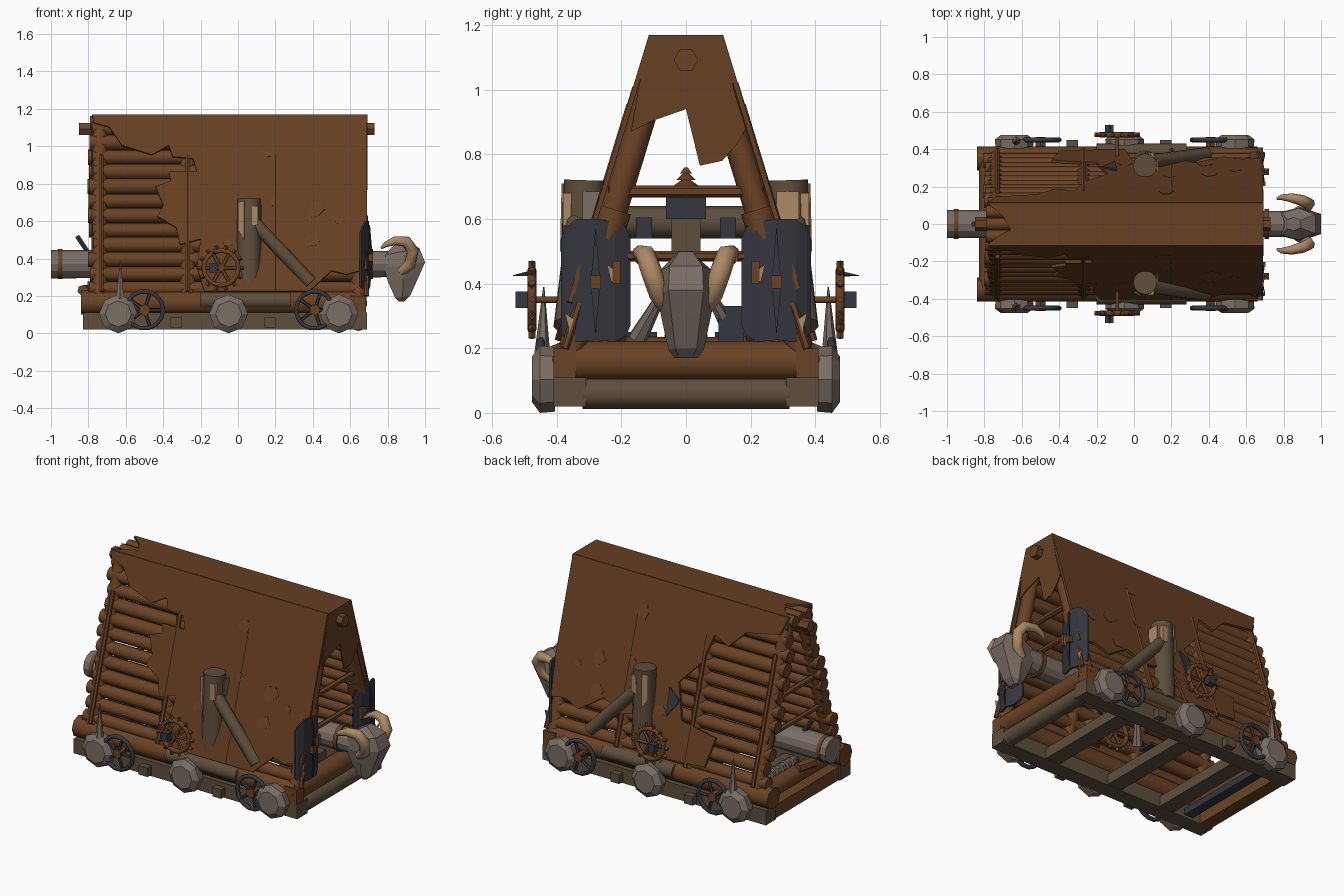
import bpy, bmesh, math, random
from mathutils import Vector

random.seed(4)
if "Cube" in bpy.data.objects:
    bpy.data.objects.remove(bpy.data.objects["Cube"])


def material(name, rgb):
    m = bpy.data.materials.new(name)
    m.use_nodes = True
    m.diffuse_color = (*rgb, 1)
    m.node_tree.nodes["Principled BSDF"].inputs["Base Color"].default_value = (*rgb, 1)
    return m


WOOD = material("red brown wood", (0.146, 0.055, 0.018))
HIDE = material("brown hide", (0.132, 0.05, 0.016))
TIMBER = material("grey brown timber", (0.112, 0.077, 0.046))
STONE = material("worn grey", (0.195, 0.156, 0.13))
SLATE = material("slate iron", (0.036, 0.038, 0.05))
TAN = material("pale horn", (0.42, 0.25, 0.13))


def finish(name, bm, mat, smooth=False):
    bmesh.ops.recalc_face_normals(bm, faces=bm.faces)
    for f in bm.faces:
        f.smooth = smooth
    me = bpy.data.meshes.new(name)
    bm.to_mesh(me)
    bm.free()
    if smooth:
        me.set_sharp_from_angle(angle=math.radians(50))
    me.materials.append(mat)
    ob = bpy.data.objects.new(name, me)
    bpy.context.collection.objects.link(ob)
    return ob


def beam(name, a, b, r, mat, sides=8, r2=None):
    """Round pole from a to b, tapering to r2; timber is smooth, stone stays faceted."""
    a, b = Vector(a), Vector(b)
    bm = bmesh.new()
    bmesh.ops.create_cone(bm, cap_ends=True, segments=sides, radius1=r,
                          radius2=r if r2 is None else r2, depth=(b - a).length)
    bmesh.ops.rotate(bm, verts=bm.verts,
                     matrix=Vector((0, 0, 1)).rotation_difference(b - a).to_matrix())
    bmesh.ops.translate(bm, verts=bm.verts, vec=(a + b) / 2)
    return finish(name, bm, mat, mat in (WOOD, TIMBER))


def box(name, lo, hi, mat):
    bm = bmesh.new()
    bmesh.ops.create_cube(bm, size=1)
    for v in bm.verts:
        v.co = [(l + h) / 2 + c * abs(h - l) for l, h, c in zip(lo, hi, v.co)]
    return finish(name, bm, mat)


def slab(name, points, push, mat):
    """Flat outline thickened along push."""
    bm = bmesh.new()
    face = bm.faces.new([bm.verts.new(p) for p in points])
    new = bmesh.ops.extrude_face_region(bm, geom=[face], use_keep_orig=True)["geom"]
    bmesh.ops.translate(bm, verts=[g for g in new if isinstance(g, bmesh.types.BMVert)], vec=push)
    return finish(name, bm, mat)


def tube(name, points, radii, mat, cyclic=False, res=2):
    """Bent tube through points."""
    cu = bpy.data.curves.new(name, "CURVE")
    cu.dimensions = "3D"
    cu.bevel_depth = 1
    cu.bevel_resolution = res
    cu.use_fill_caps = True
    sp = cu.splines.new("POLY")
    sp.points.add(len(points) - 1)
    for p, co, r in zip(sp.points, points, radii):
        p.co, p.radius = (*co, 1), r
    sp.use_cyclic_u = cyclic
    cu.materials.append(mat)
    ob = bpy.data.objects.new(name, cu)
    bpy.context.collection.objects.link(ob)


def roof(s, x, z, off=0.0):
    """Point on the sloping side s, moved outward by off."""
    return Vector((x, s * (0.095 + (1.17 - z) * 0.305 + off * 0.957), z + off * 0.29))


def ring(x, y, z, r, n):
    return [(x + r * math.cos(i * math.tau / n), y, z + r * math.sin(i * math.tau / n)) for i in range(n)]


def gear(name, x, y, z):
    tube(name + "_rim", ring(x, y, z, .093, 16), [.014] * 16, WOOD, True, 1)
    for p, q in zip(ring(x, y, z, .1, 14), ring(x, y, z, .122, 14)):
        beam(name + "_tooth", p, q, .011, WOOD, 4)
    for p in ring(x, y, z, .09, 6):
        beam(name + "_spoke", (x, y, z), p, .011, WOOD, 5)


# Hide outlines per side, as (x, height)
HIDES = {
    -1: [(-.78, 1.165), (-.77, 1.12), (-.69, 1.1), (-.62, 1), (-.46, .95), (-.37, 1), (-.35, .94), (-.24, .93),
         (-.22, .86), (-.37, .86), (-.36, .81), (-.44, .78), (-.4, .68), (-.43, .62), (-.33, .56),
         (-.31, .47), (-.2, .5), (-.22, .35), (-.18, .22), (.38, .22), (.5, .33), (.58, .31),
         (.69, .34), (.69, 1.165)],
    1: [(-.78, 1.165), (-.74, 1.06), (-.52, 1.02), (-.42, .92), (-.32, .96), (-.27, .8), (-.14, .66),
        (-.2, .46), (-.44, .42), (-.4, .25), (-.05, .23), (0, .45), (.2, .4), (.33, .46), (.48, .36),
        (.58, .4), (.69, .38), (.69, 1.165)]}
TEARS = [(.41, .66, .05), (.39, .49, .045), (.17, .97, .045), (.19, .7, .03), (.54, .6, .025), (-.05, .48, .035)]

for s in (-1, 1):
    side = "right" if s < 0 else "left"
    # Log wall and hide cover
    for i in range(12):
        z = 0.25 + i * 0.078
        left = -0.79 + random.uniform(-.015, .02)
        beam(f"{side}_wall_log", roof(s, left, z, -.037), roof(s, .63, z, -.037),
             0.041 + random.uniform(-.003, .003), WOOD)
    out = Vector((0, s * .0144, .0043))
    slab(f"{side}_hide", [roof(s, x, z, .004) for x, z in HIDES[s]], out, HIDE)
    for x, z, r in TEARS:
        pts = [(x + r * random.uniform(.6, 1.2) * math.cos(a), z + r * random.uniform(.6, 1.2) * math.sin(a))
               for a in (0, 1, 2, 3.2, 4.2, 5.2)]
        slab(f"{side}_hide_tear", [roof(s, *p, .018) for p in pts], out * .2, WOOD)
    for x in (-.73, -.27, .2):
        beam(f"{side}_batten", roof(s, x, .22, .01), roof(s, x, .95, .01), .013, WOOD, 6)
    # Rafters and their lashings
    for x in (-.74, -.27, .2, .645):
        beam(f"{side}_rafter", roof(s, x, .18, -.036), roof(s, x, 1.12, -.036), .042, WOOD)
    beam(f"{side}_rafter_sleeve", roof(s, .645, .55, -.04), roof(s, .645, .64, -.04), .05, WOOD)
    # Chassis beams
    box(f"{side}_sill", (-.83, s * .36 - .05, .02), (.69, s * .36 + .05, .11), TIMBER)
    beam(f"{side}_upper_sill", (-.84, s * .35, .165), (.66, s * .35, .165), .065, WOOD)
    beam(f"{side}_post_foot", (-.2, s * .385, .175), (.28, s * .385, .175), .045, TIMBER)
    box(f"{side}_corner_block", (.6, s * .375 - .035, .11), (.685, s * .375 + .035, .2), WOOD)
    for x in (-.33, .17):
        box(f"{side}_peg_block", (x - .03, s * .42 - .03, .03), (x + .03, s * .42 + .03, .085), TIMBER)
    # Upright post with worn cuts, and its diagonal brace
    beam(f"{side}_post", (.06, s * .328, .23), (.06, s * .313, .72), .066, TIMBER, 12, .064)
    beam(f"{side}_brace", (.08, s * .335, .6), (.39, s * .375, .27), .036, TIMBER)
    cut, lo = (STONE, -.285) if s < 0 else (TAN, .315)
    box(f"{side}_post_cut", (.121, lo - .035, .59), (.128, lo + .035, .685), cut)
    box(f"{side}_post_edge_cut", (.075, s * .365 - .015, .58), (.108, s * .365 + .015, .68), TAN)
    slab(f"{side}_post_flank_cut", [(x, s * y, z) for x, y, z in (
        (.005, .36, .7), (.035, .38, .71), (.035, .385, .5), (.005, .365, .55))], (-.004, s * .005, 0), TAN)
    # Stone wheels with a low dome
    for x in (-.64, -.05, .54):
        beam(f"{side}_wheel", (x, s * .405, .104), (x, s * .452, .104), .1, STONE, 8, .104)
        beam(f"{side}_wheel_dome", (x, s * .452, .104), (x, s * .477, .104), .104, STONE, 8, .07)
    beam(f"{side}_spike", (-.63, s * .445, .18), (-.63, s * .44, .39), .025, STONE, 6, .002)
    # Iron spoked hoops
    for x in (-.5, .41):
        tube(f"{side}_hoop", ring(x, s * .45, .125, .1, 14), [.013] * 14, SLATE, True, 1)
        for p in ring(x, s * .45, .125, .1, 5):
            beam(f"{side}_hoop_spoke", (x, s * .45, .125), p, .01, SLATE, 5)
        beam(f"{side}_hoop_hub", (x, s * .41, .125), (x, s * .465, .125), .03, WOOD, 6)
    # Toothed winch wheel
    gx, gy, gz = -.09, s * .477, .35
    gear(f"{side}_gear", gx, gy, gz)
    beam(f"{side}_gear_axle", (gx, s * .35, gz), (gx, s * .49, gz), .01, WOOD)
    box(f"{side}_gear_nut", (gx - .065, s * .508 - .02, gz - .025), (gx - .02, s * .508 + .02, gz + .025), SLATE)
    beam(f"{side}_gear_pin", (gx - .04, s * .49, .43), (gx - .04, s * .535, .425), .008, SLATE, 5, .001)
    # Shield on the gable, bent around a central ridge
    bm = bmesh.new()
    cols = []
    for y, x, lo, hi in ((.172, .665, .27, .54), (.185, .672, .24, .575), (.22, .688, .22, .592), (.28, .7, .225, .6),
                         (.34, .688, .22, .6), (.375, .67, .23, .57), (.387, .66, .25, .54)):
        cols.append([bm.verts.new((x, s * y, z)) for z in (lo, hi)])
    for a, b in zip(cols, cols[1:]):
        bm.faces.new((a[0], b[0], b[1], a[1]))
    sh = finish(f"{side}_shield", bm, SLATE)
    sh.modifiers.new("thickness", "SOLIDIFY").thickness = .012
    slab(f"{side}_shield_ridge", [(.7, s * .28, .24), (.715, s * .265, .4), (.7, s * .28, .58),
                                  (.715, s * .295, .4)], (.006, 0, 0), SLATE)
    box(f"{side}_shield_boss", (.69, s * .28 - .017, .385), (.722, s * .28 + .017, .425), WOOD)
    box(f"{side}_shield_strap", (.675, s * .215 - .012, .4), (.702, s * .215 + .012, .47), WOOD)
    for y, z in ((.36, .25), (.23, .4)):
        slab(f"{side}_shield_chip", [(.69, s * y, z), (.69, s * (y + .015), z + .06),
                                     (.69, s * (y - .012), z + .04)], (.008, 0, 0), TAN)
    beam(f"{side}_shield_stay", (.69, s * .375, .2), (.68, s * .33, .34), .013, WOOD, 6)
    # Curled horn
    tube(f"{side}_horn", [(.87, s * .06, .33), (.92, s * .085, .37), (.935, s * .108, .44), (.9, s * .125, .49),
                          (.84, s * .14, .495), (.79, s * .143, .475), (.765, s * .135, .455)],
         [.028, .031, .033, .031, .025, .016, .006], TAN)
    # Inner machinery
    box(f"{side}_bracket", (.12, s * .13 - .025, .54), (.15, s * .13 + .025, .605), SLATE)
    beam(f"{side}_inner_peg", (-.15, s * .15, .23), (-.1, s * .09, .34), .03, STONE, 7, .018)
    beam(f"{side}_peg_tip", (-.1, s * .09, .34), (-.09, s * .08, .36), .02, TAN, 7)
    box(f"{side}_inner_plate", (-.3, s * .14 - .05, .235), (-.2, s * .14 + .05, .25), SLATE)
    gear(f"{side}_inner_gear", -.02, s * .2, .3)

# Torn iron sheet and inner panel on the left side only
slab("left_iron_patch", [roof(1, *p, .02) for p in ((-.17, .56), (-.09, .62), (-.1, .46))], (0, .008, .002), SLATE)
box("inner_panel", (-.12, .1, .21), (-.1, .18, .33), SLATE)

# Ridge cover, ridge logs and ridge pole
slab("ridge_hide", [(x, y, 1.155) for x, y in ((-.78, -.108), (-.72, -.06), (-.66, -.03), (-.7, .04), (-.78, .108),
                                              (.69, .108), (.69, -.108))], (0, 0, .015), HIDE)
for y in (-.065, 0, .065):
    beam("ridge_log", (-.79, y, 1.128), (.6, y, 1.128), .035, WOOD)
beam("ridge_pole", (-.85, 0, 1.092), (.73, 0, 1.092), .038, WOOD, 6)
slab("gable_flap", [(.692, y, z) for y, z in (
    (-.11, 1.17), (.115, 1.17), (.148, 1.0), (.185, .88), (.165, .84), (.112, .78), (.043, .765), (0, .94),
    (-.1, .905), (-.17, .87), (-.148, 1.0))], (-.006, 0, 0), HIDE)

# Gable ties and end logs
for x in (-.74, .655):
    beam("high_tie", (x, -.24, .685), (x, .24, .685), .018, WOOD, 6)
    beam("low_tie", (x, -.3, .485), (x, .3, .485), .016, WOOD, 6)
beam("front_log", (.627, -.34, .16), (.627, .34, .16), .063, WOOD, 14)
beam("rear_log", (-.78, -.36, .185), (-.78, .36, .185), .05, WOOD, 10)
beam("front_bumper", (.645, -.32, .06), (.645, .32, .06), .048, TIMBER, 10)
box("rear_bumper", (-.82, -.4, .02), (-.74, .4, .1), WOOD)
box("rear_iron_strip", (-.68, -.3, .03), (-.62, .3, .07), SLATE)
for i in range(9):
    beam("rear_coil", (-.585, -.2 + i * .05, .12), (-.585, -.175 + i * .05, .12), .03, STONE, 8)
# Under frame
for x in (-.5, -.12, .33):
    box("cross_beam", (x - .05, -.37, .025), (x + .05, .37, .09), TIMBER)
beam("post_tie", (.06, -.31, .59), (.06, .31, .59), .05, TIMBER)

# Inner tower with tiered spire
box("tower_base", (.11, -.045, .44), (.19, .045, .6), TIMBER)
box("tower_box", (.1, -.062, .6), (.2, .062, .68), SLATE)
for i in range(4):
    beam("tower_tier", (.15, 0, .68 + i * .02), (.15, 0, .7 + i * .02), .055 - i * .012, WOOD, 8, .02 - i * .005)

# Swinging ram and its bands
beam("ram_log", (-1.0, 0, .37), (.83, 0, .37), .076, STONE, 12, .07)
for x in (-.95, -.5, .4, .71):
    beam("ram_band", (x - .012, 0, .37), (x + .012, 0, .37), .08, WOOD, 12)
beam("rear_peg", (-.86, 0, .52), (-.8, 0, .43), .014, SLATE, 6)
beam("rear_hook", (-.83, -.06, .23), (-.8, .06, .23), .03, WOOD, 6)

# Ram head built from sections running down the face: (x, z, half width)
bm = bmesh.new()
rows = []
for x0, z0, x1, z1, w in ((.82, .46, .89, .5, .035), (.79, .42, .97, .455, .085), (.78, .35, 1.0, .38, .09),
                          (.8, .28, .965, .3, .075), (.84, .19, .92, .2, .055), (.86, .17, .89, .17, .035)):
    xm, zm = (x0 + x1) / 2, (z0 + z1) / 2
    rows.append([bm.verts.new(p) for p in ((x0, -w * .7, z0), (xm, -w, zm), (x1, -w * .6, z1),
                                           (x1, w * .6, z1), (xm, w, zm), (x0, w * .7, z0))])
for a, b in zip(rows, rows[1:]):
    for i in range(6):
        bm.faces.new((a[i], a[i - 1], b[i - 1], b[i]))
bm.faces.new(rows[0])
bm.faces.new(rows[-1])
finish("ram_head", bm, STONE)
